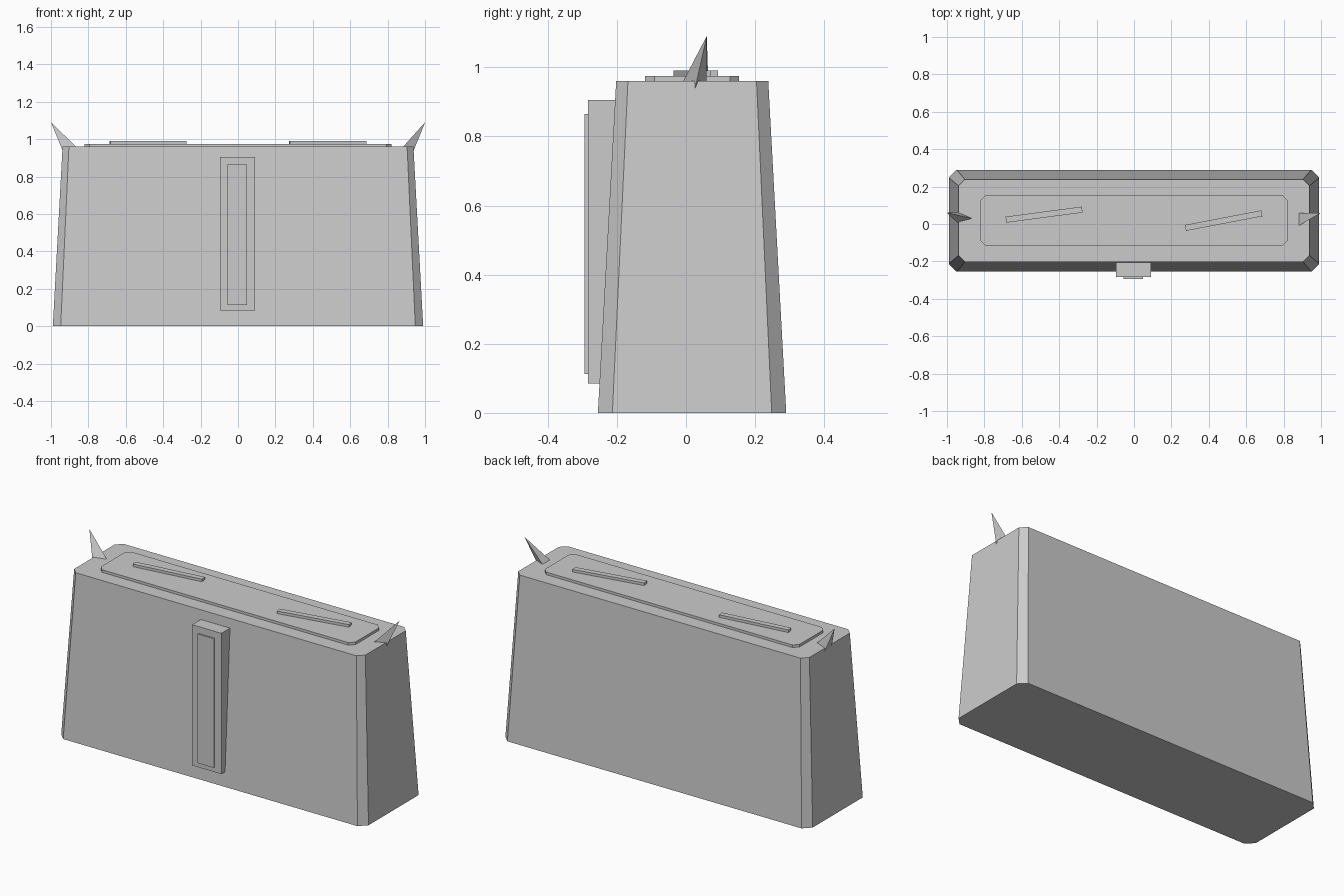
import bpy
import bmesh
from math import atan2, hypot
from mathutils import Matrix, Vector

if "Cube" in bpy.data.objects:
    bpy.data.objects.remove(bpy.data.objects["Cube"], do_unlink=True)

grey = bpy.data.materials.new("plain grey")
grey.use_nodes = True
colour = (0.6, 0.6, 0.6, 1)
grey.diffuse_color = colour
grey.node_tree.nodes["Principled BSDF"].inputs["Base Color"].default_value = colour


def finish(name, bm):
    bmesh.ops.recalc_face_normals(bm, faces=bm.faces)
    mesh = bpy.data.meshes.new(name)
    bm.to_mesh(mesh)
    bm.free()
    mesh.materials.append(grey)
    obj = bpy.data.objects.new(name, mesh)
    bpy.context.collection.objects.link(obj)
    return obj


def cut_rectangle(x, y0, y1, cut):
    """Outline of a rectangle with clipped corners."""
    return [(-x + cut, y0), (x - cut, y0), (x, y0 + cut), (x, y1 - cut),
            (x - cut, y1), (-x + cut, y1), (-x, y1 - cut), (-x, y0 + cut)]


def loft(name, low, z0, high, z1):
    bm = bmesh.new()
    a = [bm.verts.new((x, y, z0)) for x, y in low]
    b = [bm.verts.new((x, y, z1)) for x, y in high]
    bm.faces.new(a)
    bm.faces.new(b)
    for i in range(len(a)):
        j = (i + 1) % len(a)
        bm.faces.new((a[i], a[j], b[j], b[i]))
    return finish(name, bm)


def box(name, low, high):
    low, high = Vector(low), Vector(high)
    bm = bmesh.new()
    bmesh.ops.create_cube(bm, size=1, matrix=Matrix.Translation((low + high) / 2)
                          @ Matrix.Diagonal((*(high - low), 1)))
    return finish(name, bm)


def slot_bar(name, start, end):
    dx, dy = end[0] - start[0], end[1] - start[1]
    half = hypot(dx, dy) / 2
    bar = box(name, (-half, -0.016, -0.01), (half, 0.016, 0.015))
    bar.location = ((start[0] + end[0]) / 2, (start[1] + end[1]) / 2, 0.975)
    bar.rotation_euler.z = atan2(dy, dx)


def spike(name, base, tip):
    bm = bmesh.new()
    a, b, c, t = [bm.verts.new(p) for p in (*base, tip)]
    for face in ((a, b, c), (a, b, t), (b, c, t), (c, a, t)):
        bm.faces.new(face)
    finish(name, bm)


# Tapered body with clipped corners, and the raised lid on it
loft("body", cut_rectangle(0.99, -0.255, 0.29, 0.042), 0,
     cut_rectangle(0.938, -0.202, 0.238, 0.034), 0.96)
lid = cut_rectangle(0.82, -0.118, 0.154, 0.027)
loft("lid", lid, 0.95, lid, 0.975)

# Slanted bars on the lid
slot_bar("right_bar", (-0.685, 0.023), (-0.277, 0.077))
slot_bar("left_bar", (0.275, -0.021), (0.683, 0.057))

# Front lever housing and its thin inner strip
box("front_housing", (-0.096, -0.284, 0.085), (0.092, -0.18, 0.905))
box("front_strip", (-0.055, -0.293, 0.113), (0.049, -0.27, 0.865))

# Three-sided spikes leaning outward
spike("left_spike", [(0.883, 0.06, 0.96), (0.883, -0.008, 0.96), (0.937, 0.025, 0.933)],
      (1, 0.06, 1.09))
spike("right_spike", [(-0.94, 0.065, 0.945), (-0.94, 0.003, 0.945), (-0.866, 0.03, 0.96)],
      (-1, 0.06, 1.09))
